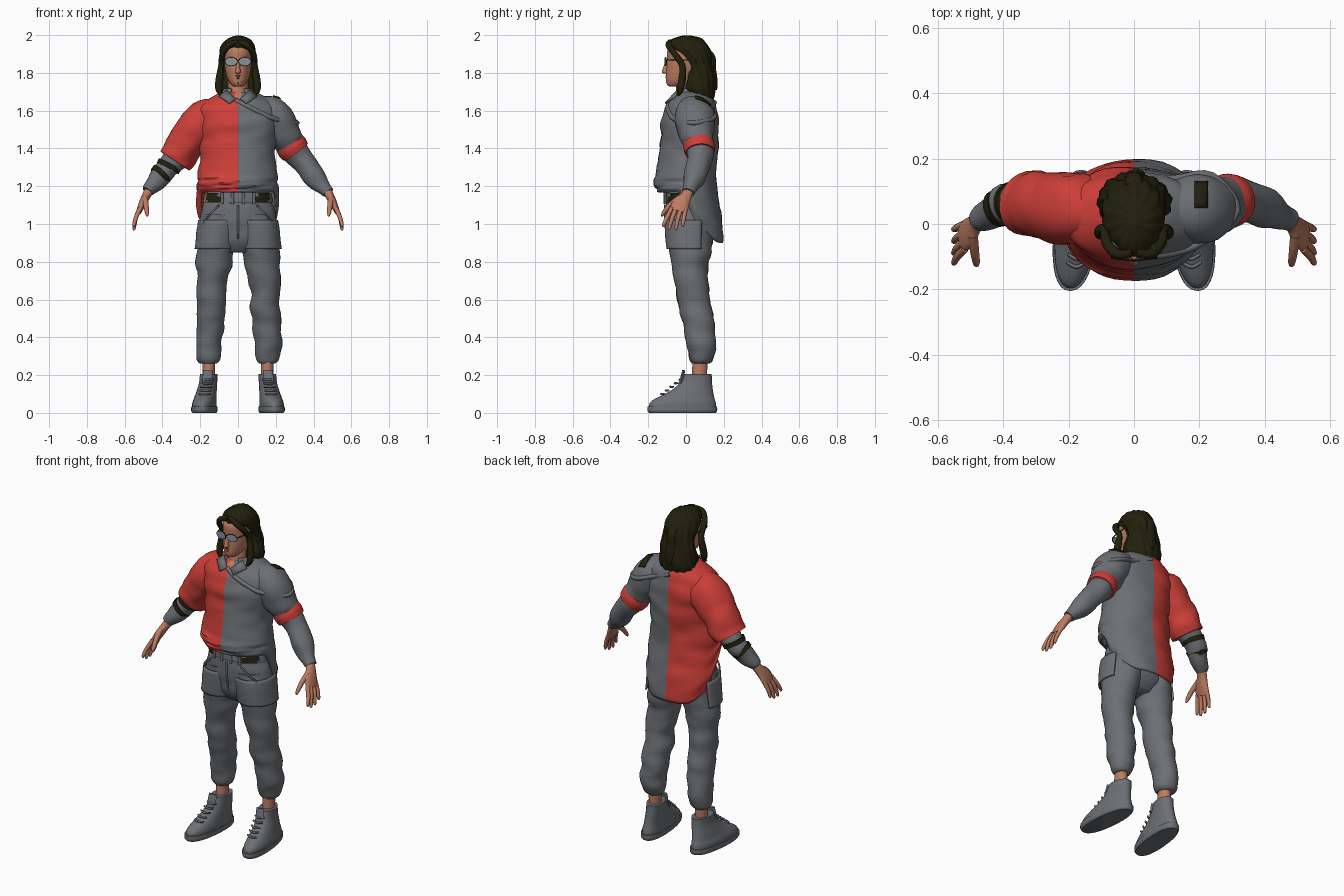
import bpy, bmesh, math
from mathutils import Vector, noise
from mathutils.bvhtree import BVHTree

cube = bpy.data.objects.get("Cube")
if cube:
    bpy.data.objects.remove(cube, do_unlink=True)

made = []


def material(name, r, g, b):
    m = bpy.data.materials.new(name)
    m.use_nodes = True
    m.diffuse_color = (r, g, b, 1)
    node = next(n for n in m.node_tree.nodes if n.type == 'BSDF_PRINCIPLED')
    node.inputs["Base Color"].default_value = (r, g, b, 1)
    node.inputs["Roughness"].default_value = 0.8
    return m


GREY = material("grey cloth", .15, .16, .175)
RED = material("red cloth", .62, .05, .04)
SKIN = material("skin", .5, .2, .12)
LIP = material("lips", .33, .11, .075)
DARK = material("dark hair", .016, .015, .004)
LENS = material("lens", .25, .29, .34)


def finish(obj, name, mats):
    obj.name = name
    obj.data.name = name
    for m in mats:
        obj.data.materials.append(m)
    made.append(obj)
    return obj


def grid(name, rings, mats, closed=True, cap=True, thick=0, paint=None):
    """Skin a series of point rings with quads."""
    bm = bmesh.new()
    rows = [[bm.verts.new(p) for p in r] for r in rings]
    n = len(rows[0])
    for a, b in zip(rows, rows[1:]):
        for i in range(n if closed else n - 1):
            j = (i + 1) % n
            bm.faces.new((a[i], a[j], b[j], b[i]))
    if cap and closed:
        bm.faces.new(rows[0])
        bm.faces.new(rows[-1])
    bmesh.ops.recalc_face_normals(bm, faces=bm.faces[:])
    if paint:
        for f in bm.faces:
            f.material_index = paint(f.calc_center_median())
    mesh = bpy.data.meshes.new(name)
    bm.to_mesh(mesh)
    bm.free()
    obj = bpy.data.objects.new(name, mesh)
    bpy.context.collection.objects.link(obj)
    if thick:
        mod = obj.modifiers.new("thickness", 'SOLIDIFY')
        mod.thickness = thick
        mod.offset = 0
    return finish(obj, name, mats)


def spline(rows, k):
    """Smoothly interpolate rows of numbers, k steps per section."""
    out, last = [], len(rows) - 1
    for i in range(last):
        quad = zip(rows[max(i - 1, 0)], rows[i], rows[i + 1], rows[min(i + 2, last)])
        quad = list(quad)
        for s in range(k):
            t = s / k
            out.append([b + .5 * t * (c - a + t * (2 * a - 5 * b + 4 * c - d
                        + t * (3 * (b - c) + d - a))) for a, b, c, d in quad])
    return out + [list(rows[-1])]


def stack(name, rows, mats, s=1, seg=32, k=4, e=1, amp=0, arc=None, shear=0,
          warp=None, ridge=None, **kw):
    """Horizontal oval rings; rows are (z, centre x, half width, front y, back y)."""
    rings = []
    for z, cx, rx, yf, yb in spline(rows, k):
        cy, ry, ring = (yf + yb) / 2, (yb - yf) / 2, []
        for i in range(seg):
            a = math.tau * i / seg
            if arc:
                a = math.radians(arc[0] + (arc[1] - arc[0]) * i / (seg - 1))
            c, d = math.cos(a), math.sin(a)
            off = Vector((rx * math.copysign(abs(c) ** e, c), ry * math.copysign(abs(d) ** e, d), 0))
            p = Vector((cx, cy, z)) + off
            bump = amp * noise.noise(Vector((p.x * 7 + s, p.y * 7, p.z * 16)))
            if ridge:
                bump += ridge(a, z)
            p += off.normalized() * bump
            p.x -= shear * (p.y - cy)
            if warp:
                p = warp(p)
            ring.append((p.x * s, p.y, p.z))
        rings.append(ring)
    return grid(name, rings, mats, closed=arc is None, **kw)


def tube(name, rows, mats, s=1, seg=16, k=4, ref=(0, 1, 0), amp=0, **kw):
    """Rings along a path; rows are (x, y, z, radius[, radius along ref])."""
    pts = spline([r if len(r) > 4 else (*r, r[3]) for r in rows], k)
    rings = []
    for i, (x, y, z, ru, rv) in enumerate(pts):
        t = Vector(pts[min(i + 1, len(pts) - 1)][:3]) - Vector(pts[max(i - 1, 0)][:3])
        t.normalize()
        v = Vector(ref)
        v = (v - t * v.dot(t)).normalized()
        u, ring = t.cross(v), []
        for j in range(seg):
            a = math.tau * j / seg
            d = u * math.cos(a) * ru + v * math.sin(a) * rv
            p = Vector((x, y, z)) + d
            p += d.normalized() * amp * noise.noise(Vector((p.x * 12, p.y * 8 + s, p.z * 16)))
            ring.append((p.x * s, p.y, p.z))
        rings.append(ring)
    return grid(name, rings, mats, **kw)


# Sweatshirt: two-tone body with a long rounded tail
def step(a, b, v):
    t = min(max((v - a) / (b - a), 0), 1)
    return t * t * (3 - 2 * t)


def hem(p):
    if p.z < 1.25:
        low = 1.17 - .2 * step(-.04, .09, p.y) - .07 * step(.08, .18, p.y)
        p.z = 1.25 - (1.25 - p.z) / .35 * (1.25 - low)
    return p


def shirt_colour(c):
    if c.z > 1.65 and abs(c.x) < .02 and c.y < 0:
        return 2
    return 1 if c.x < 0 else 0


torso = stack("sweatshirt_body", [
    (.9, 0, .2, -.145, .19), (1, 0, .213, -.16, .195), (1.12, 0, .21, -.166, .17),
    (1.25, 0, .205, -.158, .155), (1.35, 0, .195, -.142, .16), (1.45, 0, .2, -.132, .168),
    (1.53, 0, .215, -.128, .17), (1.6, 0, .213, -.108, .162), (1.64, 0, .185, -.088, .15),
    (1.675, 0, .13, -.07, .135), (1.695, 0, .09, -.05, .11), (1.7, 0, .05, -.03, .08)],
    [GREY, RED, SKIN], seg=48, e=.95, amp=.012, warp=hem, cap=False, thick=.008, paint=shirt_colour)

# Sleeves
tube("right_wide_sleeve", [(.1, .04, 1.61, .06), (.17, .045, 1.56, .108), (.25, .055, 1.46, .104),
     (.31, .06, 1.375, .098), (.337, .06, 1.335, .09)], [RED], s=-1, seg=28, amp=.014)
tube("right_forearm_sleeve", [(.29, .065, 1.39, .07), (.36, .068, 1.31, .062), (.41, .05, 1.25, .055),
     (.46, .02, 1.19, .041), (.475, .01, 1.17, .034)], [GREY], s=-1, seg=24, amp=.01)
sleeve = tube("left_sleeve", [(.1, .04, 1.62, .07), (.18, .045, 1.57, .106), (.24, .055, 1.48, .094),
     (.285, .07, 1.41, .074), (.335, .075, 1.345, .067), (.4, .05, 1.26, .06),
     (.455, .02, 1.19, .043), (.475, .01, 1.165, .034)], [GREY], seg=28, amp=.01)
tube("left_arm_band", [(.27, .066, 1.432, .079), (.287, .07, 1.407, .084), (.306, .073, 1.38, .078)],
     [RED], seg=28)
for n, rows in enumerate([[(.36, .066, 1.318, .067), (.372, .064, 1.294, .065)],
                          [(.402, .053, 1.268, .061), (.42, .046, 1.25, .057)]]):
    tube(f"right_forearm_strap_{n}", rows, [DARK], s=-1, seg=24)

# Off-shoulder edge and shoulder patch, draped on the shirt
trees = [BVHTree.FromPolygons([v.co for v in o.data.vertices], [p.vertices[:] for p in o.data.polygons])
         for o in (torso, sleeve)]


def snap(start, way):
    hits = [t.ray_cast(start, way.normalized()) for t in trees]
    hits = [h for h in hits if h[0]]
    return min(hits, key=lambda h: h[3])[0] if hits else None


edge = []
for p in [(-.03, -.1, 1.655), (.04, -.11, 1.625), (.12, -.12, 1.59), (.22, -.08, 1.555),
          (.3, .04, 1.535), (.24, .15, 1.56), (.12, .17, 1.6), (0, .15, 1.645)]:
    p = Vector(p)
    inward = Vector((.1, .04, p.z)) - p
    edge.append((*(snap(p - inward * 2, inward) or p), .013))
tube("off_shoulder_edge", edge, [GREY], seg=10, ref=(0, 0, 1), k=5)
rings = []
for i in range(5):
    row = [Vector((.185 + .01 * i, .05 + .02 * j, 1.9)) for j in range(5)]
    rings.append([(snap(p, Vector((0, 0, -1))) or p - Vector((0, 0, .25))) + Vector((0, 0, .006)) for p in row])
grid("shoulder_patch", rings, [DARK], closed=False, thick=.005)

# Trousers
stack("trouser_hips", [(.85, 0, .09, -.05, .09), (.9, 0, .175, -.085, .13), (.97, 0, .205, -.1, .145),
      (1.05, 0, .2, -.107, .145), (1.12, 0, .178, -.105, .135), (1.18, 0, .165, -.1, .125)],
      [GREY], seg=40, amp=.006)
stack("belt", [(1.115, 0, .187, -.114, .14), (1.14, 0, .182, -.113, .138), (1.165, 0, .176, -.108, .132)],
      [GREY, DARK], seg=48, paint=lambda c: int(.1 < abs(c.x) < .165 and c.y < 0))
for x in (-.085, -.03, .03, .085):
    y = -.113 + .9 * x * x
    tube("belt_loop", [(x, y, 1.105, .008, .007), (x, y, 1.175, .008, .007)], [GREY], seg=8)
tube("fly_seam", [(0, -.11, 1.1, .006), (0, -.108, 1.02, .006), (0, -.09, .92, .005)], [GREY], seg=8)

FINGERS = [(-.076, -.118, .985), (-.05, -.088, .967), (-.024, -.052, .968), (0, -.016, .985)]
for s, side in ((1, "left"), (-1, "right")):
    stack(side + "_trouser_leg", [
        (.262, .155, .043, .035, .125), (.285, .155, .062, .022, .146), (.36, .157, .069, .004, .156),
        (.45, .15, .074, -.012, .152), (.55, .147, .077, -.036, .136), (.65, .143, .077, -.056, .12),
        (.75, .133, .088, -.073, .116), (.85, .118, .1, -.088, .13), (.95, .106, .104, -.1, .142),
        (1.05, .09, .1, -.1, .14)], [GREY], s=s, seg=32, amp=.013)
    stack(side + "_thigh_panel", [(.868, .12, .106, -.098, .14), (.93, .114, .107, -.104, .145),
          (1.02, .098, .11, -.108, .145)], [GREY], s=s, seg=24, arc=(-155, 30), amp=.006, thick=.01)
    tube(side + "_pocket_edge", [(.1, -.112, 1.1, .005), (.15, -.1, 1.05, .005), (.195, -.05, .99, .005)],
         [GREY], s=s, seg=8)

    # Ankles and high-top shoes
    stack(side + "_ankle", [(.17, .155, .032, .03, .11), (.29, .155, .034, .035, .115)], [SKIN], s=s)
    stack(side + "_shoe_sole", [(0, .178, .06, -.196, .158), (.012, .178, .067, -.204, .165),
          (.034, .178, .066, -.204, .165)], [GREY], s=s, e=.85, shear=.09)
    stack(side + "_shoe_upper", [
        (.03, .178, .062, -.197, .16), (.055, .177, .062, -.19, .157), (.08, .173, .057, -.155, .15),
        (.115, .166, .052, -.085, .143), (.16, .158, .047, -.032, .138), (.205, .155, .046, -.008, .136)],
        [GREY], s=s, e=.92, shear=.09)
    tube(side + "_shoe_tongue", [(.163, -.03, .15, .028, .01), (.158, -.012, .225, .026, .008)],
         [GREY], s=s, seg=12)
    for i in range(5):
        y, z, x = -.128 + .024 * i, .1 + .019 * i, .176 - .004 * i
        tube(f"{side}_lace_{i}", [(x - .03, y + .012, z, .005), (x, y - .003, z, .006),
             (x + .03, y + .012, z, .005)], [GREY], s=s, seg=8)

    # Hands
    tube(side + "_palm", [(.465, .018, 1.185, .026, .028), (.485, .002, 1.15, .023, .03),
         (.507, -.028, 1.105, .02, .047), (.525, -.042, 1.065, .014, .044)], [SKIN], s=s, seg=20)
    for i, (base, tip, low) in enumerate(FINGERS):
        tube(f"{side}_finger_{i}", [(.517, base, 1.085, .012), (.54, (base + tip) / 2 - .003, 1.035, .0115),
             (.55, tip, low + .012, .009), (.55, tip, low, .004)], [SKIN], s=s, seg=10)
    tube(side + "_thumb", [(.493, -.035, 1.14, .016), (.487, -.085, 1.1, .014), (.482, -.118, 1.06, .011),
         (.48, -.128, 1.04, .004)], [SKIN], s=s, seg=10)

    # Shirt collar flaps
    grid(side + "_collar_flap", [[(s * .062, -.045, 1.708), (s * .012, -.088, 1.662)],
         [(s * .1, -.058, 1.675), (s * .045, -.11, 1.638)]], [GREY], closed=False, thick=.009)

    # Side locks and sunglasses
    tube(side + "_hair_lock", [(.005, -.085, 1.965, .013), (.05, -.092, 1.945, .016), (.082, -.06, 1.9, .016),
         (.088, -.02, 1.84, .016), (.098, -.02, 1.77, .02), (.102, -.03, 1.715, .018),
         (.085, -.04, 1.675, .005)], [DARK], s=s, seg=12)
    bpy.ops.mesh.primitive_cylinder_add(vertices=20, radius=.031, depth=.006,
                                        location=(s * .036, -.108, 1.86), rotation=(math.pi / 2, 0, s * .12))
    bpy.context.object.scale.y = .68
    finish(bpy.context.object, side + "_lens", [LENS])
    bpy.ops.mesh.primitive_torus_add(major_segments=24, minor_segments=6, major_radius=.032, minor_radius=.003,
                                     location=(s * .036, -.108, 1.86), rotation=(math.pi / 2, 0, s * .12))
    bpy.context.object.scale.y = .68
    finish(bpy.context.object, side + "_lens_rim", [DARK])
    tube(side + "_glasses_arm", [(.067, -.103, 1.867, .003), (.08, -.05, 1.867, .003), (.086, .01, 1.867, .003)],
         [DARK], s=s, seg=6, ref=(0, 0, 1))

stack("shirt_collar", [(1.65, 0, .105, -.085, .125), (1.69, 0, .083, -.065, .105), (1.715, 0, .072, -.052, .09)],
      [GREY], arc=(-62, 242), seg=32, thick=.008)
tube("glasses_bridge", [(-.008, -.112, 1.866, .003), (.008, -.112, 1.866, .003)], [DARK], seg=6)

# Neck, head and face
stack("neck", [(1.6, 0, .075, -.08, .08), (1.66, 0, .06, -.071, .075), (1.7, 0, .055, -.054, .07),
      (1.78, 0, .054, -.05, .07)], [SKIN])
stack("head", [(1.728, 0, .018, -.088, -.04), (1.738, 0, .036, -.101, .01), (1.77, 0, .056, -.106, .06),
      (1.82, 0, .069, -.104, .1), (1.87, 0, .074, -.1, .115), (1.92, 0, .075, -.098, .115),
      (1.96, 0, .055, -.065, .09), (1.98, 0, .02, -.02, .04)], [SKIN])
stack("nose", [(1.796, 0, .008, -.118, -.09), (1.803, 0, .015, -.128, -.09), (1.82, 0, .012, -.125, -.09),
      (1.865, 0, .008, -.107, -.09)], [SKIN], seg=14)
for name, z, w, h, depth, mat in (("upper_lip", 1.779, .021, .003, -.104, LIP), ("lower_lip", 1.772, .018, .004, -.104, LIP),
                                  ("moustache", 1.788, .022, .002, -.1045, DARK), ("goatee", 1.748, .013, .008, -.1, DARK)):
    tube(name, [(-w, depth + .009, z - .002, .001), (0, depth, z, h, .005), (w, depth + .009, z - .002, .001)], [mat], seg=8)


# Long hair, strands and half-up tail
def strands(a, z):
    return .0035 * math.sin(14 * a + 22 * z) + .003 * math.sin(45 * z + 3 * a)


stack("long_hair", [(1.645, 0, .06, .05, .13), (1.67, 0, .096, .01, .15), (1.72, 0, .113, -.018, .156),
      (1.78, 0, .104, .002, .152), (1.84, 0, .093, -.003, .14), (1.89, 0, .095, -.035, .135),
      (1.93, 0, .092, -.085, .124), (1.96, 0, .077, -.09, .105), (1.984, 0, .05, -.06, .08),
      (1.997, 0, .012, -.015, .025)], [DARK], seg=56, k=5, ridge=strands)
tube("half_up_tail", [(0, .115, 1.915, .03, .014), (0, .143, 1.88, .024, .014), (0, .146, 1.82, .03, .013),
     (.005, .155, 1.76, .028, .012), (0, .157, 1.71, .008)], [DARK], seg=12)

# Smooth shading with sharp edges kept
bpy.ops.object.select_all(action='DESELECT')
for obj in made:
    obj.select_set(True)
bpy.context.view_layer.objects.active = made[0]
bpy.ops.object.shade_smooth_by_angle(angle=math.radians(50))
